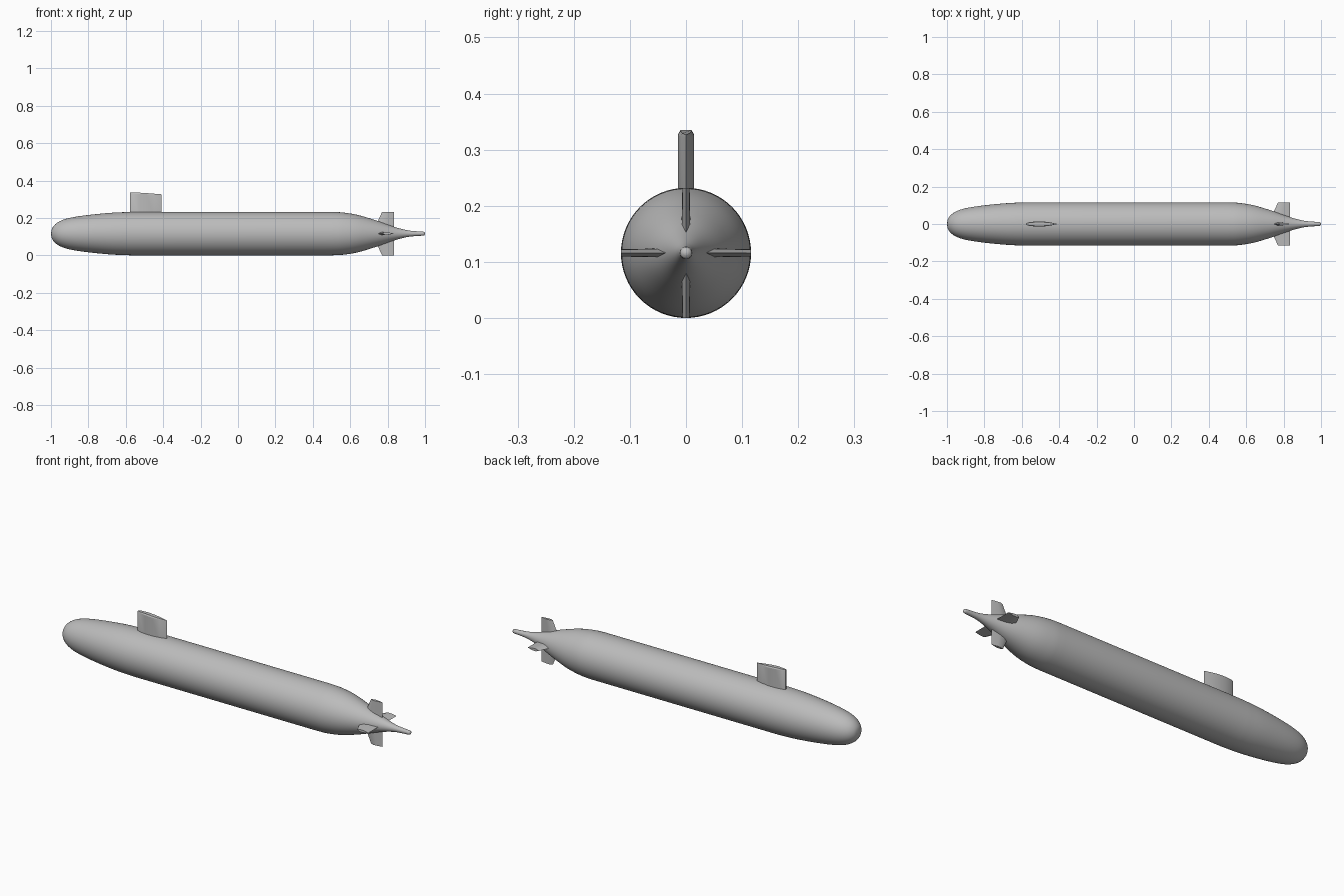
import bpy, bmesh, math
from mathutils import Vector, Matrix

cube = bpy.data.objects.get("Cube")
if cube:
    bpy.data.objects.remove(cube, do_unlink=True)

AXIS_Z = 0.116
RADIUS = 0.116

grey = bpy.data.materials.new("hull_grey")
grey.use_nodes = True
grey.diffuse_color = (0.5, 0.5, 0.5, 1)
grey.node_tree.nodes["Principled BSDF"].inputs["Base Color"].default_value = (0.5, 0.5, 0.5, 1)


def finish(bm, name, angle):
    bmesh.ops.recalc_face_normals(bm, faces=bm.faces)
    mesh = bpy.data.meshes.new(name)
    bm.to_mesh(mesh)
    bm.free()
    mesh.materials.append(grey)
    obj = bpy.data.objects.new(name, mesh)
    bpy.context.collection.objects.link(obj)
    bpy.ops.object.select_all(action='DESELECT')
    obj.select_set(True)
    bpy.context.view_layer.objects.active = obj
    bpy.ops.object.shade_smooth_by_angle(angle=math.radians(angle))
    return obj


def smooth_curve(pts, steps):
    """Catmull-Rom interpolation through 2D points."""
    p = [Vector(q) for q in pts]
    p = [2 * p[0] - p[1]] + p + [2 * p[-1] - p[-2]]
    out = []
    for a, b, c, d in zip(p, p[1:], p[2:], p[3:]):
        for i in range(steps):
            t = i / steps
            out.append(0.5 * (2 * b + (c - a) * t + (2 * a - 5 * b + 4 * c - d) * t * t
                              + (3 * b - a - 3 * c + d) * t ** 3))
    return out + [p[-2]]


def loft(bm, rings):
    """Skin equal-length rings of points and cap both ends."""
    rows = [[bm.verts.new(co) for co in ring] for ring in rings]
    n = len(rows[0])
    for low, high in zip(rows, rows[1:]):
        for i in range(n):
            j = (i + 1) % n
            bm.faces.new((low[i], low[j], high[j], high[i]))
    bm.faces.new(rows[0])
    bm.faces.new(rows[-1])


# Hull: nose, straight middle and tapering tail, turned about the x axis
nose = smooth_curve([(-1, 0.001), (-0.993, 0.03), (-0.97, 0.056), (-0.93, 0.076),
                     (-0.87, 0.09), (-0.78, 0.102), (-0.67, 0.112), (-0.57, RADIUS)], 4)
tail = smooth_curve([(0.5, RADIUS), (0.56, 0.113), (0.64, 0.1), (0.74, 0.07), (0.83, 0.038),
                     (0.9, 0.019), (0.95, 0.013), (0.99, 0.0105), (0.998, 0.006), (1, 0.001)], 4)
SIDES = 64
bm = bmesh.new()
loft(bm, [[(x, r * math.cos(a), AXIS_Z + r * math.sin(a))
           for a in (math.tau * i / SIDES for i in range(SIDES))] for x, r in nose + tail])
finish(bm, "hull", 40)

# Sail: rounded leading edge, flat sides, sharp trailing edge, domed top
half = [(0, 0.003), (0.015, 0.009), (0.05, 0.0135), (0.09, 0.014), (0.13, 0.009)]
outline = half + [(0.168, 0)] + [(x, -y) for x, y in reversed(half)]
bm = bmesh.new()
rings = []
for z, inset in ((0.2, 1), (0.329, 1), (0.335, 0.72)):
    rings.append([(-0.578 + x, y * inset, z - (0.08 * max(x - 0.06, 0) if z > 0.3 else 0))
                  for x, y in outline])
loft(bm, rings)
finish(bm, "sail", 25)

# Tail fins: four swept blades with a diamond-like section
FIN_BACK = 0.835
for k, name in enumerate(("upper_fin", "left_fin", "lower_fin", "right_fin")):
    bm = bmesh.new()
    rings = []
    for radius, front, thick in ((0.02, 0.727, 0.0085), (0.116, 0.77, 0.0065)):
        chord = FIN_BACK - front
        side = [(0.25, thick), (0.55, thick * 0.9)]
        section = [(0, 0)] + side + [(1, 0)] + [(f, -t) for f, t in reversed(side)]
        rings.append([(front + f * chord, t, radius) for f, t in section])
    loft(bm, rings)
    turn = Matrix.Translation((0, 0, AXIS_Z)) @ Matrix.Rotation(-k * math.pi / 2, 4, 'X')
    bmesh.ops.transform(bm, matrix=turn, verts=bm.verts)
    finish(bm, name, 25)
